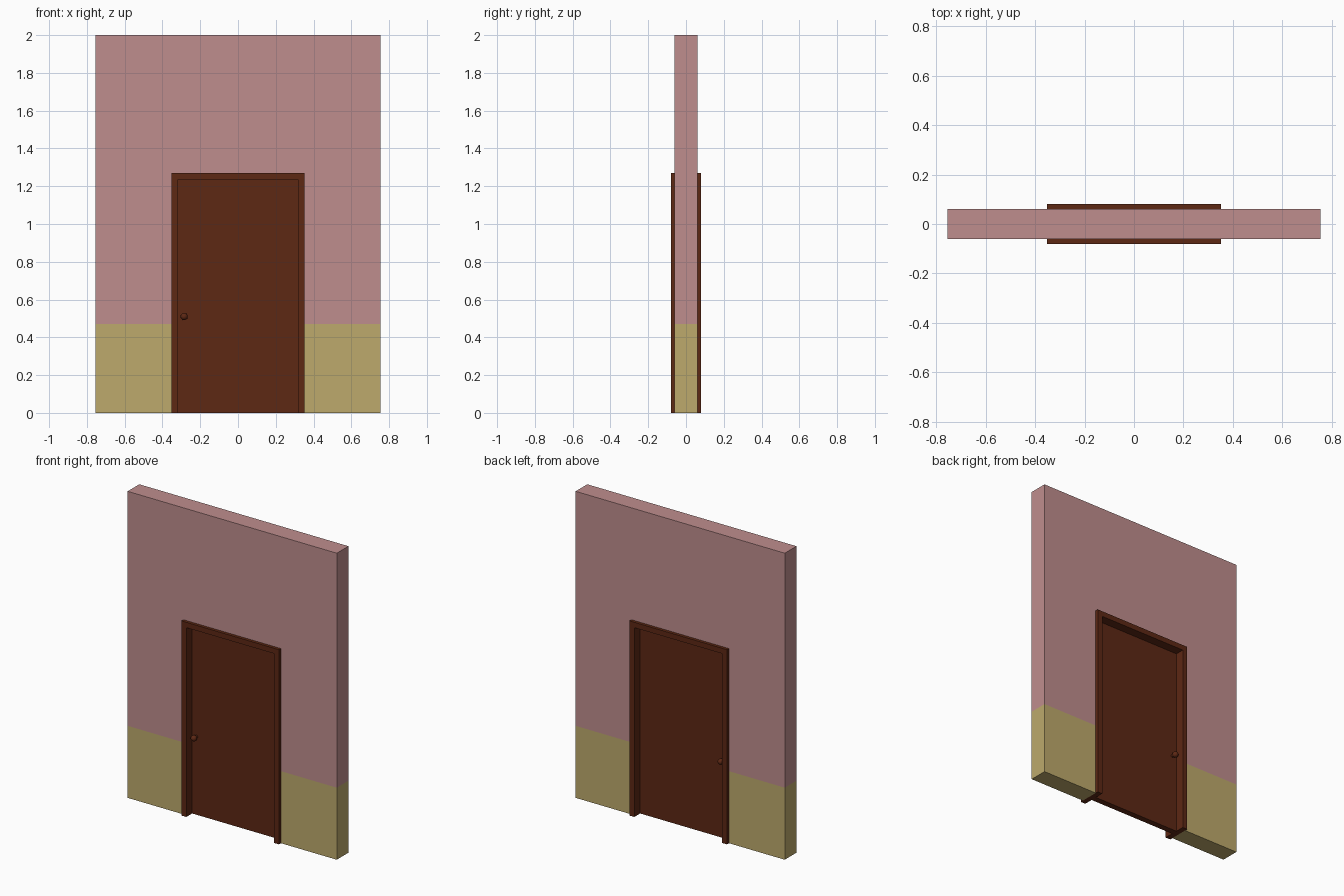
import bpy, bmesh, math
from mathutils import Vector

if "Cube" in bpy.data.objects:
    bpy.data.objects.remove(bpy.data.objects["Cube"])


def mat(name, rgb):
    m = bpy.data.materials.new(name)
    m.diffuse_color = (*rgb, 1)
    m.use_nodes = True
    m.node_tree.nodes["Principled BSDF"].inputs["Base Color"].default_value = m.diffuse_color
    return m


PINK = mat("pink_paint", (0.52, 0.27, 0.27))
OCHRE = mat("ochre_paint", (0.51, 0.40, 0.15))
WOOD = mat("dark_wood", (0.11, 0.021, 0.007))


def finish(name, bm, *mats):
    bmesh.ops.recalc_face_normals(bm, faces=bm.faces)
    me = bpy.data.meshes.new(name)
    bm.to_mesh(me)
    bm.free()
    for m in mats:
        me.materials.append(m)
    ob = bpy.data.objects.new(name, me)
    bpy.context.collection.objects.link(ob)
    return ob


def slab(points, half_y):
    """Extrude an x-z outline symmetrically along y."""
    bm = bmesh.new()
    face = bm.faces.new([bm.verts.new((x, -half_y, z)) for x, z in points])
    new = bmesh.ops.extrude_face_region(bm, geom=[face])["geom"]
    bmesh.ops.translate(bm, vec=(0, 2 * half_y, 0),
                        verts=[v for v in new if isinstance(v, bmesh.types.BMVert)])
    return bm


def arch(w, h, iw, ih):
    """Upside-down U outline."""
    return [(-w, 0), (-w, h), (w, h), (w, 0), (iw, 0), (iw, ih), (-iw, ih), (-iw, 0)]


# Wall with doorway, painted in two bands
bm = slab(arch(0.755, 2.0, 0.352, 1.27), 0.06)
bmesh.ops.bisect_plane(bm, geom=bm.verts[:] + bm.edges[:] + bm.faces[:],
                       plane_co=(0, 0, 0.47), plane_no=(0, 0, 1))
for f in bm.faces:
    f.material_index = 1 if f.calc_center_median().z < 0.47 else 0
finish("wall", bm, PINK, OCHRE)

# Door frame and door leaf
finish("door_frame", slab(arch(0.352, 1.27, 0.317, 1.235), 0.08), WOOD)
W, H = 0.317, 1.235
finish("door_leaf", slab([(-W, 0), (-W, H), (W, H), (W, 0)], 0.02), WOOD)

# Knobs on both sides, lathed from a stem-and-ball profile
ball = [(0.019 * math.sin(a), 0.028 - 0.019 * math.cos(a))
        for a in (math.radians(d) for d in range(30, 181, 15))]
profile = [(0.0095, 0.0)] + ball
for side, label in ((-1, "front_knob"), (1, "back_knob")):
    bm = bmesh.new()
    base = Vector((-0.285, side * 0.02, 0.51))
    vs = [bm.verts.new(base + Vector((r, side * d, 0))) for r, d in profile]
    es = [bm.edges.new(p) for p in zip(vs, vs[1:])]
    bmesh.ops.spin(bm, geom=vs + es, cent=base, axis=(0, 1, 0),
                   angle=math.tau, steps=20, use_merge=True)
    bmesh.ops.remove_doubles(bm, verts=bm.verts, dist=1e-5)
    knob = finish(label, bm, WOOD)
    bpy.ops.object.select_all(action='DESELECT')
    knob.select_set(True)
    bpy.context.view_layer.objects.active = knob
    bpy.ops.object.shade_smooth_by_angle()
